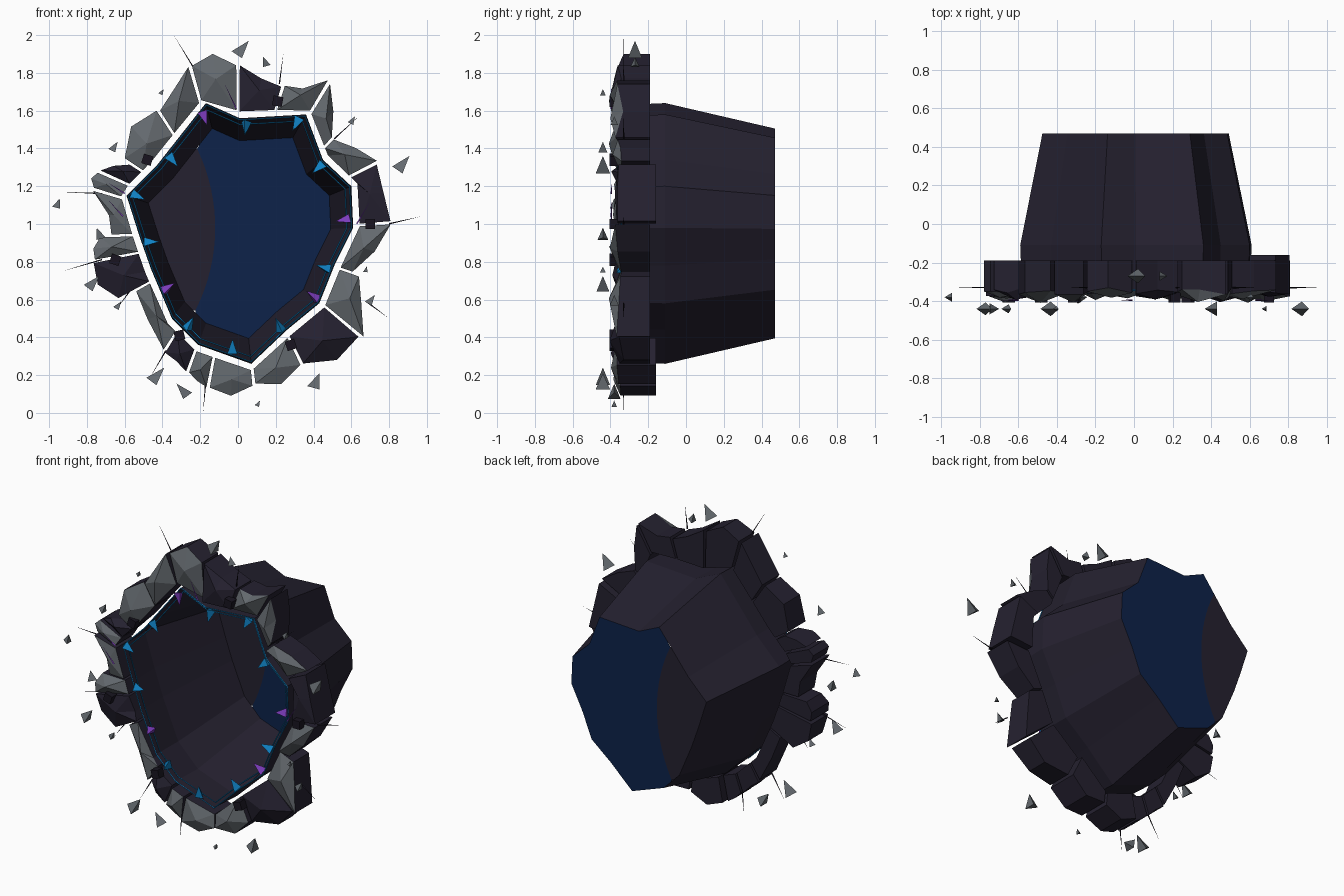
import bpy, bmesh, random
from math import sin, cos, atan2, radians, sqrt, hypot, pi
from mathutils import Vector, Matrix

random.seed(4)
if "Cube" in bpy.data.objects:
    bpy.data.objects.remove(bpy.data.objects["Cube"])

MID = 0.95          # height of the portal centre
FRONT, BEND, BACK = -0.34, -0.11, 0.47


def material(name, r, g, b):
    m = bpy.data.materials.new(name)
    m.use_nodes = True
    m.diffuse_color = (r, g, b, 1)
    node = next(n for n in m.node_tree.nodes if n.type == "BSDF_PRINCIPLED")
    node.inputs["Base Color"].default_value = (r, g, b, 1)
    node.inputs["Roughness"].default_value = 0.9
    return m


rock = material("dark rock", 0.018, 0.015, 0.029)
grey = material("grey stone", 0.125, 0.14, 0.155)
blue = material("deep blue", 0.004, 0.016, 0.068)
cyan = material("cyan glow", 0.005, 0.22, 0.55)
violet = material("violet glow", 0.2, 0.045, 0.5)
black = material("black rock", 0.009, 0.007, 0.014)


def finish(name, bm, mats, normals=True):
    if normals:
        bmesh.ops.recalc_face_normals(bm, faces=bm.faces)
    mesh = bpy.data.meshes.new(name)
    bm.to_mesh(mesh)
    bm.free()
    for m in mats:
        mesh.materials.append(m)
    ob = bpy.data.objects.new(name, mesh)
    bpy.context.scene.collection.objects.link(ob)
    return ob


# Jagged opening, clockwise from the top peak
OUTLINE = [(-.17, 1.64), (.01, 1.56), (.36, 1.58), (.45, 1.34), (.6, 1.2),
           (.61, .98), (.51, .78), (.43, .58), (.26, .44), (.07, .26),
           (-.21, .36), (-.35, .5), (-.46, .76), (-.52, .93), (-.59, 1.15),
           (-.43, 1.31)]


def ring(scale):
    return [(x * scale, MID + (z - MID) * scale) for x, z in OUTLINE]


def polar(angle, r):
    return Vector((r * cos(angle), MID + r * sin(angle)))


def rim_radius(angle):
    """Distance from the centre to the outline along an angle."""
    d = Vector((cos(angle), sin(angle)))
    for i, (x, z) in enumerate(OUTLINE):
        a = Vector((OUTLINE[i - 1][0], OUTLINE[i - 1][1] - MID))
        e = Vector((x, z - MID)) - a
        det = d.x * e.y - d.y * e.x
        if abs(det) > 1e-9:
            t = (a.x * e.y - a.y * e.x) / det
            u = (a.x * d.y - a.y * d.x) / det
            if t > 0 and -1e-6 <= u <= 1 + 1e-6:
                return t
    return 0.6


# Tunnel shell, open at the front
bm = bmesh.new()
loops = [[bm.verts.new((x, y, z)) for x, z in ring(s)]
         for y, s in ((FRONT, .985), (BEND, 1), (BACK, .805))]
for a, b in zip(loops, loops[1:]):
    for i in range(len(a)):
        bm.faces.new((a[i - 1], a[i], b[i], b[i - 1]))
finish("tunnel", bm, [rock])


# Back panel, split along an arc into blue and dark regions
def arc(z):
    return -1.085 + sqrt(0.93 - (z - 0.98) ** 2)


dense = []
back = ring(.805)
for p, q in zip(back, back[1:] + back[:1]):
    dense += [Vector(p).lerp(Vector(q), k / 10) for k in range(10)]
left = [p for p in dense if p.x < arc(p.y)]
cut = next(i for i, p in enumerate(dense) if p.x < arc(p.y))
right = [p for p in dense if p.x >= arc(p.y)]
low, high = left[0].y, left[-1].y
seam = [Vector((arc(z), z)) for z in (low + (high - low) * k / 16 for k in range(17))]
for name, pts, mat in (("blue_panel", right[:cut] + seam + right[cut:], blue),
                       ("dark_panel", left + seam[::-1], rock)):
    bm = bmesh.new()
    bm.faces.new([bm.verts.new((p.x, BACK, p.y)) for p in pts])
    finish(name, bm, [mat], False)

# Stones: end angle, outer radius at start, middle and end, dark flag
STONES = [(73, .89, .83, .81, 1), (59, .82, .84, .94, 0), (45, .93, .82, .71, 0),
          (27, .71, .77, .83, 0), (4, .82, .8, .81, 1), (-19, .81, .73, .64, 0),
          (-40, .68, .75, .86, 0), (-64, .84, .85, .77, 1), (-84, .77, .83, .8, 0),
          (-101, .81, .86, .83, 0), (-110, .83, .81, .78, 0), (-122, .78, .75, .74, 1),
          (-151, .73, .66, .62, 0), (-169, .72, .79, .78, 1), (-179, .77, .77, .73, 0),
          (-197, .67, .69, .8, 0), (-204, .8, .83, .81, 0), (-213, .8, .75, .68, 1),
          (-237, .72, .8, .78, 0), (-254, .77, .83, .92, 0), (-270, .92, .96, .89, 0)]
corners = sorted((atan2(z - MID, x), hypot(x, z - MID)) for x, z in OUTLINE)
start = radians(90)
for n, (end, r0, rm, r1, dark) in enumerate(STONES):
    end = radians(end)
    gap = 0.008 / 0.75
    a, b = start - gap, end + gap
    mid = (a + b) / 2
    # inner edge follows the corners of the opening
    inner = [(b, rim_radius(b))]
    for turn in (-2 * pi, 0):
        inner += [(t + turn, r) for t, r in corners if b + .03 < t + turn < a - .03]
    inner = sorted(inner) + [(a, rim_radius(a))]
    pts = [polar(a, r0), polar(mid, rm), polar(b, r1)]
    pts += [polar(t, r + 0.035) for t, r in inner]
    centre = sum(pts, Vector((0, 0))) / len(pts)

    bm = bmesh.new()
    rear = random.choice((-.19, -.19, -.16))
    cap = [bm.verts.new((p.x, random.uniform(-.375, -.33), p.y)) for p in pts]
    base = [bm.verts.new((p.x, rear, p.y)) for p in pts]
    peak = bm.verts.new((centre.x, random.uniform(-.41, -.375), centre.y))
    bm.faces.new(base)
    for i in range(len(pts)):
        bm.faces.new((cap[i - 1], cap[i], base[i], base[i - 1]))
        face = bm.faces.new((cap[i], cap[i - 1], peak))
        face.material_index = 0 if dark else 1
    finish("rim_stone_%d" % (n + 1), bm, [rock, grey])
    start = end


def spike(bm, tip, foot, radius, sides=3):
    """Pointed shard running from foot to tip."""
    tip, foot = Vector(tip), Vector(foot)
    axis = tip - foot
    spin = axis.to_track_quat("Z", "Y").to_matrix().to_4x4()
    place = Matrix.Translation((tip + foot) / 2) @ spin
    bmesh.ops.create_cone(bm, cap_ends=True, segments=sides, radius1=radius,
                          radius2=0, depth=axis.length, matrix=place)


# Glowing crystals on the lip, pointing inward
for name, mat, angles in (
        ("cyan_crystals", cyan, (86, 62, 39, -22, -66, -93, -118, 186, 160, 132)),
        ("violet_crystals", violet, (106, 7, -40, 218))):
    bm = bmesh.new()
    for t in map(radians, angles):
        r = rim_radius(t)
        foot, tip = polar(t, r * .97), polar(t, r * .97 - .075)
        spike(bm, (tip.x, -.36, tip.y), (foot.x, -.34, foot.y), .032)
    finish(name, bm, [mat])

# Thin glowing veins around the lip
for name, scale, y in (("outer_vein", .985, -.343), ("inner_vein", .945, -.325)):
    curve = bpy.data.curves.new(name, "CURVE")
    curve.dimensions = "3D"
    curve.bevel_depth = .004
    curve.bevel_resolution = 0
    line = curve.splines.new("POLY")
    line.points.add(len(OUTLINE) - 1)
    for pt, (x, z) in zip(line.points, ring(scale)):
        pt.co = (x, y, z, 1)
    line.use_cyclic_u = True
    curve.materials.append(cyan)
    bpy.context.scene.collection.objects.link(bpy.data.objects.new(name, curve))

# Small dark blocks wedged between stones
bm = bmesh.new()
for x, z in ((.21, 1.65), (.7, 1), (.28, .36), (-.31, .41), (-.48, 1.34), (-.65, .81)):
    turn = Matrix.Rotation(random.uniform(-.4, .4), 4, "Y")
    bmesh.ops.create_cube(bm, size=.052, matrix=Matrix.Translation((x, -.38, z)) @ turn)
finish("wedge_blocks", bm, [black])

# Floating shards: x, z, size
bm = bmesh.new()
for x, z, s in ((.03, 1.93, 8), (.14, 1.86, 5), (-.4, 1.7, 3), (-.65, 1.41, 5),
                (-.95, 1.11, 5), (-.74, .95, 6), (-.76, .69, 7), (-.63, .57, 4),
                (-.42, .2, 8), (-.3, .12, 7), (.11, .05, 3), (.42, .17, 8),
                (.71, .6, 5), (.68, .76, 3), (.88, 1.32, 8), (.61, 1.55, 4)):
    s /= 100
    y = -.27 if z > 1.8 else random.choice((-.38, -.44))
    lean = random.uniform(-.4, .4) * s
    spike(bm, (x + lean, y, z + s / 2), (x - lean, y, z - s / 2), s * .55)
finish("floating_shards", bm, [grey])

# Hair-thin splinters around the ring and violet cracks over the stones
LINES = [(-.34, 2, -.22, 1.8), (.24, 1.9, .22, 1.74), (.64, 1.57, .51, 1.45),
         (.97, 1.04, .8, 1), (-.94, 1.17, -.72, 1.16), (-.93, .75, -.72, .81),
         (-.185, 0, -.17, .16), (-.47, .18, -.38, .33), (.8, .5, .69, .58),
         (-.65, .54, -.56, .66)]
CRACKS = [(-.07, 1.74, -.01, 1.61), (.7, 1.12, .63, 1), (-.69, 1.13, -.61, 1.04),
          (-.69, 1.22, -.6, 1.16)]
for name, lines, mat, y in (("splinters", LINES, black, -.33),
                            ("violet_cracks", CRACKS, violet, -.395)):
    bm = bmesh.new()
    for x0, z0, x1, z1 in lines:
        spike(bm, (x0, y, z0), (x1, y, z1), .005)
    finish(name, bm, [mat])
